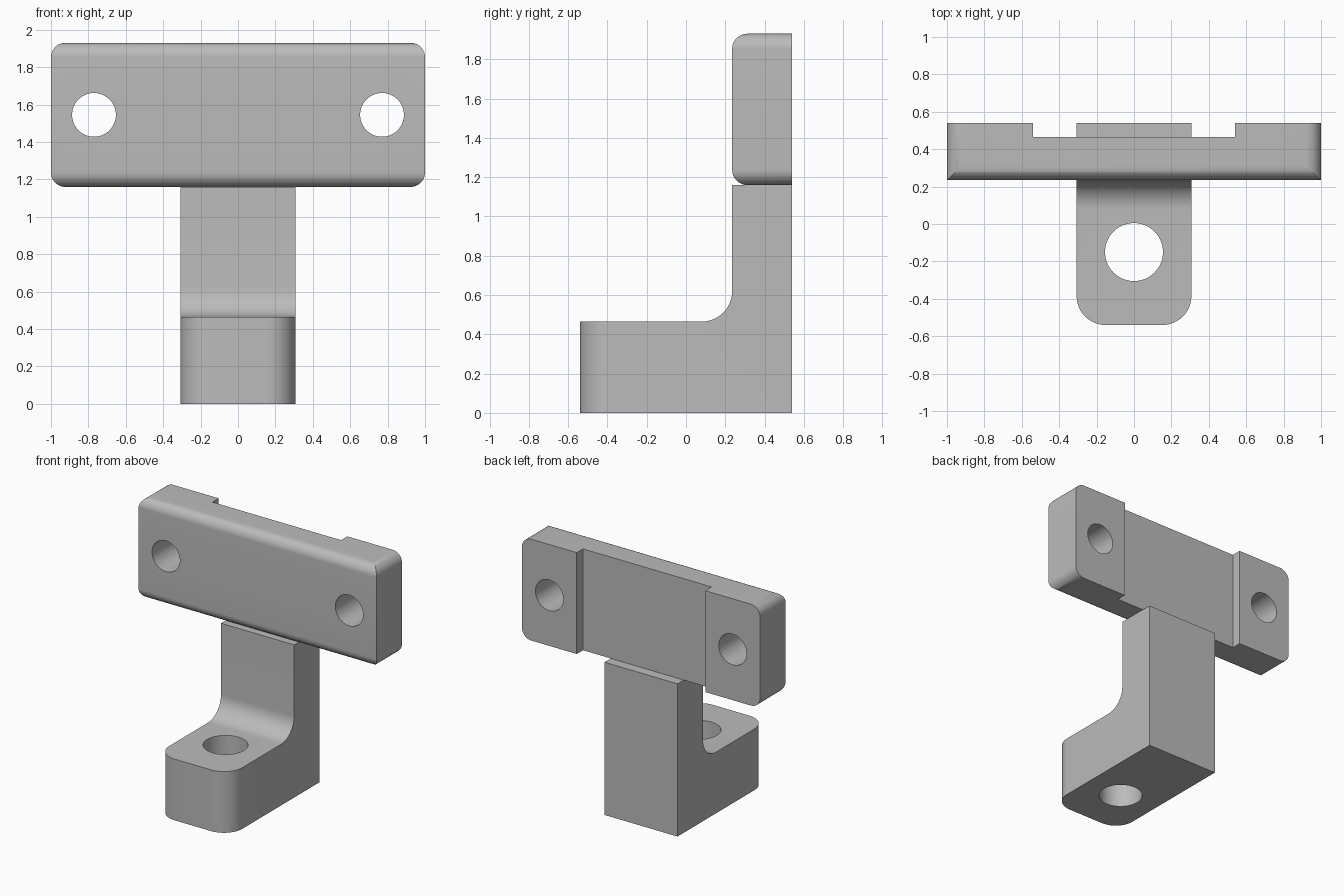
import bpy
import bmesh
import math
from mathutils import Vector

# Remove the default cube
default_cube = bpy.data.objects.get("Cube")
if default_cube:
    bpy.data.objects.remove(default_cube, do_unlink=True)

# Main dimensions
HALF_DEPTH = 0.54
STEM_HALF_WIDTH = 0.307
STEM_FRONT = 0.235
FOOT_HEIGHT = 0.465
PLATE_BOTTOM, PLATE_TOP = 1.16, 1.93
RECESS_DEPTH = 0.075

grey = bpy.data.materials.new("plain grey")
grey.use_nodes = True
colour = (0.5, 0.5, 0.5, 1)
grey.diffuse_color = colour
grey.node_tree.nodes["Principled BSDF"].inputs["Base Color"].default_value = colour


def prism(name, points, direction):
    """Extrude a flat outline of 3D points along a direction."""
    bm = bmesh.new()
    face = bm.faces.new([bm.verts.new(p) for p in points])
    result = bmesh.ops.extrude_face_region(bm, geom=[face])
    moved = [g for g in result["geom"] if isinstance(g, bmesh.types.BMVert)]
    bmesh.ops.translate(bm, verts=moved, vec=Vector(direction))
    bmesh.ops.recalc_face_normals(bm, faces=bm.faces)
    mesh = bpy.data.meshes.new(name)
    bm.to_mesh(mesh)
    bm.free()
    mesh.materials.append(grey)
    obj = bpy.data.objects.new(name, mesh)
    bpy.context.collection.objects.link(obj)
    return obj


def round_edges(obj, rule, radius, segments=12):
    """Round the edges whose two end points satisfy the rule."""
    bm = bmesh.new()
    bm.from_mesh(obj.data)
    edges = [e for e in bm.edges if rule(e.verts[0].co, e.verts[1].co)]
    bmesh.ops.bevel(bm, geom=edges, offset=radius, segments=segments,
                    profile=0.5, affect='EDGES', clamp_overlap=False)
    bm.to_mesh(obj.data)
    bm.free()


def combine(obj, other, operation):
    """Apply a boolean and discard the second object."""
    mod = obj.modifiers.new(operation.lower(), 'BOOLEAN')
    mod.operation, mod.object, mod.solver = operation, other, 'EXACT'
    bpy.ops.object.select_all(action='DESELECT')
    obj.select_set(True)
    bpy.context.view_layer.objects.active = obj
    bpy.ops.object.modifier_apply(modifier=mod.name)
    bpy.data.objects.remove(other, do_unlink=True)


def drill(obj, centre, radius, rotation=(0, 0, 0)):
    bpy.ops.mesh.primitive_cylinder_add(vertices=64, radius=radius, depth=1.2,
                                        location=centre, rotation=rotation)
    cutter = bpy.context.object
    cutter.name = "hole_cutter"
    cutter.hide_render = True
    cutter.data.materials.append(grey)
    combine(obj, cutter, 'DIFFERENCE')


# L-shaped foot and stem, extruded across the width
profile = [(-HALF_DEPTH, 0), (HALF_DEPTH, 0), (HALF_DEPTH, PLATE_BOTTOM),
           (STEM_FRONT, PLATE_BOTTOM), (STEM_FRONT, FOOT_HEIGHT),
           (-HALF_DEPTH, FOOT_HEIGHT)]
bracket = prism("bracket", [(-STEM_HALF_WIDTH, y, z) for y, z in profile],
                (2 * STEM_HALF_WIDTH, 0, 0))

# Inner fillet and rounded front corners of the foot
round_edges(bracket, lambda a, b: all(
    abs(p.y - STEM_FRONT) < 0.001 and abs(p.z - FOOT_HEIGHT) < 0.001
    for p in (a, b)), 0.155)
round_edges(bracket, lambda a, b: abs(a.x - b.x) < 0.001 and all(
    p.y < 0.001 - HALF_DEPTH for p in (a, b)), 0.155)

# Vertical bolt hole in the foot
drill(bracket, (0, -0.15, 0.2), 0.155)

# Wide mounting plate with a shallow recess across the back
inner = HALF_DEPTH - RECESS_DEPTH
outline = [(-1, STEM_FRONT), (1, STEM_FRONT), (1, HALF_DEPTH),
           (0.54, HALF_DEPTH), (0.54, inner), (-0.54, inner),
           (-0.54, HALF_DEPTH), (-1, HALF_DEPTH)]
plate = prism("mounting_plate", [(x, y, PLATE_BOTTOM) for x, y in outline],
              (0, 0, PLATE_TOP - PLATE_BOTTOM))
round_edges(plate, lambda a, b: abs(a.z - b.z) < 0.001 and all(
    abs(p.x) > 0.999 for p in (a, b)), 0.077)

# Two screw holes through the plate
for side in (-1, 1):
    drill(plate, (side * 0.77, 0.4, 1.545), 0.117, (math.pi / 2, 0, 0))

# Join the plate to the stem as one solid
combine(bracket, plate, 'UNION')
bpy.ops.object.shade_smooth_by_angle(angle=math.radians(30))
